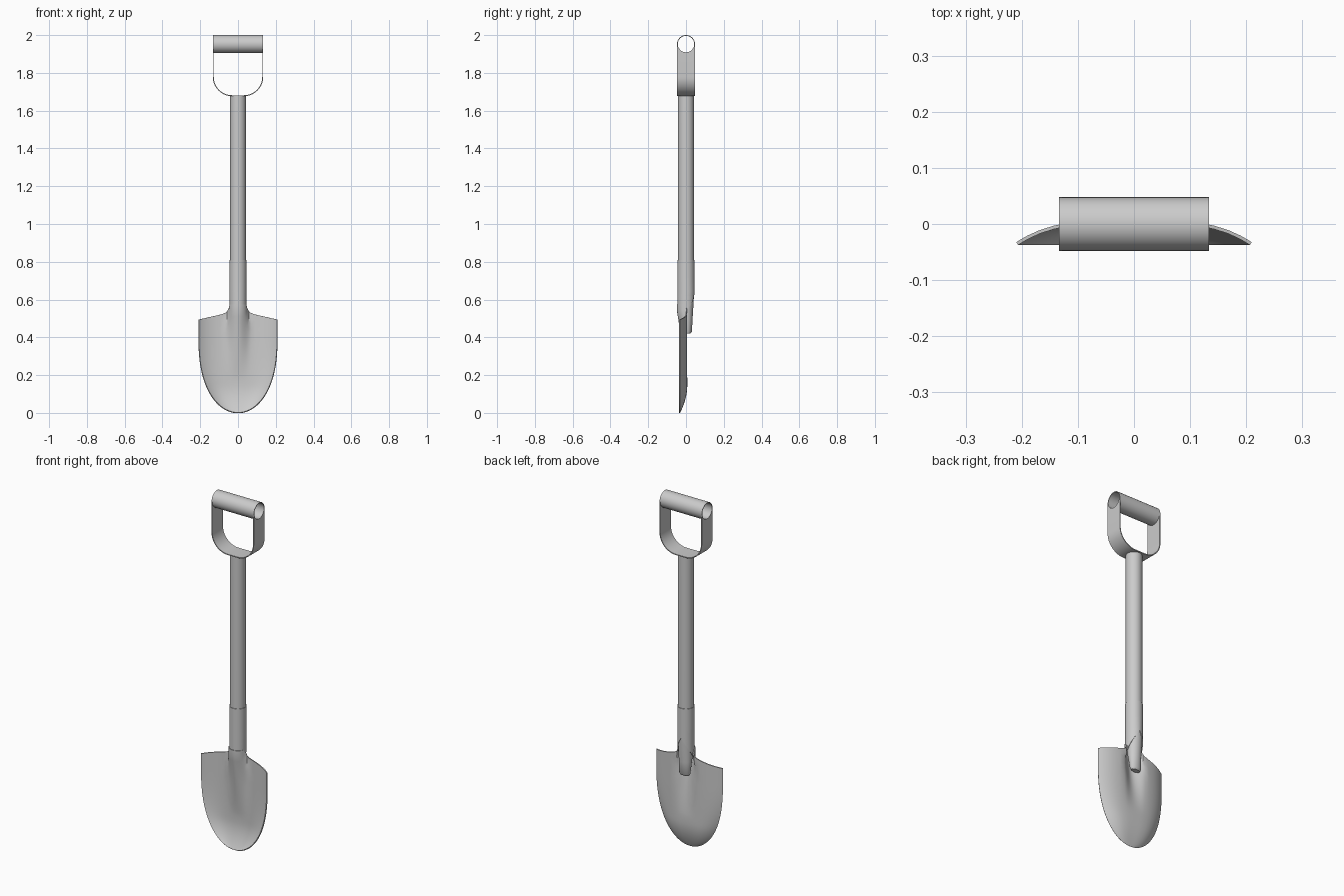
import bpy, bmesh
from math import sin, cos, pi, sqrt, exp, radians

if "Cube" in bpy.data.objects:
    bpy.data.objects.remove(bpy.data.objects["Cube"])


def sheet(name, rows, thick=0.0, caps=False):
    """Skin a list of equal-length point rows; optionally thicken or cap the ends."""
    bm = bmesh.new()
    grid = [[bm.verts.new(p) for p in r] for r in rows]
    for a, b in zip(grid, grid[1:]):
        for i in range(len(a) - 1):
            bm.faces.new((a[i], a[i + 1], b[i + 1], b[i]))
    bmesh.ops.remove_doubles(bm, verts=bm.verts, dist=1e-5)
    if caps:
        bmesh.ops.holes_fill(bm, edges=[e for e in bm.edges if e.is_boundary], sides=0)
    bmesh.ops.recalc_face_normals(bm, faces=bm.faces)
    me = bpy.data.meshes.new(name)
    bm.to_mesh(me)
    bm.free()
    ob = bpy.data.objects.new(name, me)
    bpy.context.collection.objects.link(ob)
    bpy.ops.object.select_all(action='DESELECT')
    ob.select_set(True)
    bpy.context.view_layer.objects.active = ob
    if thick:
        m = ob.modifiers.new("Thickness", 'SOLIDIFY')
        m.thickness = thick
        m.offset = 0
        bpy.ops.object.modifier_apply(modifier=m.name)
    bpy.ops.object.shade_smooth_by_angle(angle=radians(35))
    return ob


def clamp(v):
    return max(0.0, min(1.0, v))


# Blade: dished plate with a central ridge rising into the socket
def half_width(z):
    s = 1 - min(z, 0.4) / 0.4
    return 0.208 * sqrt(max(0.0, 1 - s ** 2.4))


def top_edge(x):
    x = abs(x)
    z = 0.528 - 0.034 * max(0, x - 0.06) / 0.15
    return z + 0.045 * exp(-max(0, x - 0.042) / 0.009)


def blade_point(x0, t):
    z = top_edge(x0) * t ** 1.7
    u = x0 / 0.21
    x = u * half_width(z)
    y = -0.035 + 0.039 * (1 - abs(u) ** 3.6) * (1 - (1 - clamp(z / 0.15)) ** 2)
    m = clamp((z - 0.38) / 0.16)
    h = 0.049 * clamp((z - 0.18) / 0.36) ** 1.2
    q = clamp(abs(x) / (0.047 + 0.03 * (1 - m)))
    y -= h * (m * sqrt(1 - q * q) + (1 - m) * (1 + cos(pi * q)) / 2)
    return x, y, z


half = [0.012, 0.022, 0.031, 0.037, 0.042, 0.048, 0.056, 0.07,
        0.095, 0.12, 0.145, 0.17, 0.19, 0.203, 0.21]
cols = [-x for x in reversed(half)] + [0] + half
N = 30
sheet("blade", [[blade_point(x, i / N) for x in cols] for i in range(N + 1)], 0.006)


# Socket: tube around the shaft, opening at the back as it meets the blade
def socket_row(z):
    a = pi * (0.5 + 0.5 * clamp((z - 0.53) / 0.11))
    return [(0.0435 * sin(a * k), -0.0435 * cos(a * k), z)
            for k in (i / 20 - 1 for i in range(41))]


sheet("socket", [socket_row(z) for z in
                 (0.53, 0.55, 0.57, 0.59, 0.61, 0.625, 0.64, 0.72, 0.81)], 0.003)


# Shaft: round pole, its lower end tapered towards the back
def ring(z, rx, y0, y1):
    c, ry = (y0 + y1) / 2, (y1 - y0) / 2
    return [(rx * cos(2 * pi * i / 32), c + ry * sin(2 * pi * i / 32), z)
            for i in range(33)]


sheet("shaft", [ring(0.42, 0.027, -0.004, 0.024), ring(0.43, 0.032, -0.009, 0.031),
                ring(0.5, 0.036, -0.026, 0.035), ring(0.6, 0.041, -0.041, 0.041),
                ring(0.68, 0.042, -0.042, 0.042), ring(1.678, 0.042, -0.042, 0.042)],
      caps=True)

# Handle strap: U-shaped band whose ends are cut round to fit the grip
GZ, GR, HX, BZ, CR = 1.9525, 0.0455, 0.131, 1.679, 0.1


def strap_row(y):
    top = GZ - sqrt(max(0.0, GR ** 2 - y * y))
    right = [(HX, top)]
    for i in range(13):
        a = pi / 2 * i / 12
        right.append((HX - CR + CR * cos(a), BZ + CR - CR * sin(a)))
    return [(s * x, y, z) for s, pts in ((1, right), (-1, right[::-1])) for x, z in pts]


ys = [0.0485 * sin(pi * (i / 16 - 0.5)) for i in range(17)]
sheet("handle_strap", [strap_row(y) for y in ys], 0.005)


# Grip: open tube between the strap ends
def tube_row(x, r=GR):
    return [(x, r * cos(2 * pi * i / 40), GZ + r * sin(2 * pi * i / 40)) for i in range(41)]


sheet("grip", [tube_row(-0.1335), tube_row(0.1335)], 0.004)
